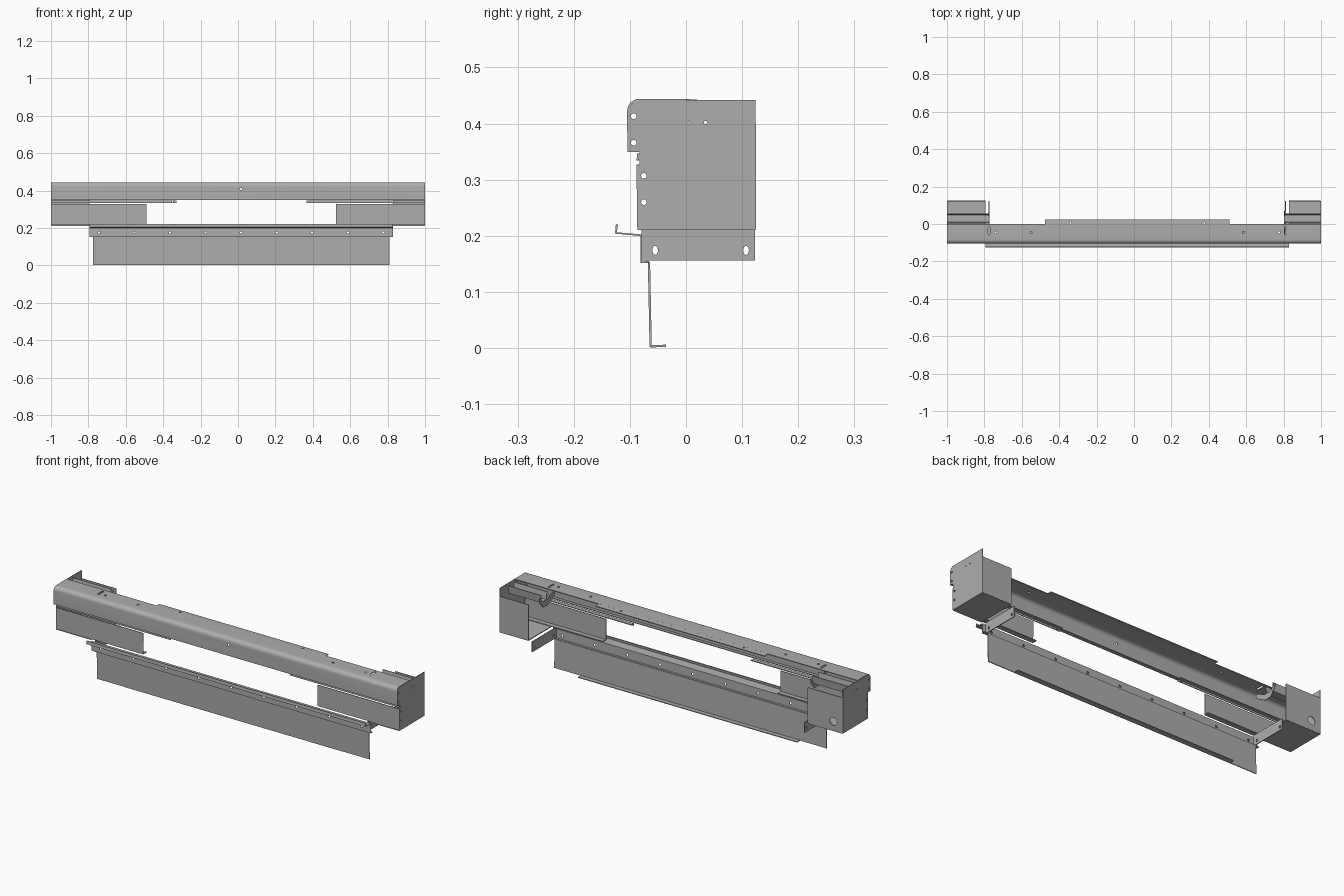
import bpy
import bmesh
import math
from mathutils import Vector, Matrix

cube = bpy.data.objects.get("Cube")
if cube:
    bpy.data.objects.remove(cube, do_unlink=True)

T = 0.004      # sheet thickness
MID = 0.017    # centre of the lower assembly

steel = bpy.data.materials.new("grey_sheet_steel")
steel.use_nodes = True
steel.diffuse_color = (0.42, 0.42, 0.42, 1)
steel.node_tree.nodes["Principled BSDF"].inputs["Base Color"].default_value = (0.42, 0.42, 0.42, 1)


def cutter(center, axis, r, stretch=1.0, stretch_axis=2):
    """Round or slotted punch along one axis."""
    bm = bmesh.new()
    bmesh.ops.create_cone(bm, cap_ends=True, segments=16, radius1=r, radius2=r, depth=0.03)
    rot = Vector((0, 0, 1)).rotation_difference(Vector(axis)).to_matrix().to_4x4()
    bm.transform(rot)
    scale = [1, 1, 1]
    scale[stretch_axis] = stretch
    bm.transform(Matrix.Translation(center) @ Matrix.Diagonal((*scale, 1)))
    me = bpy.data.meshes.new("punch")
    bm.to_mesh(me)
    bm.free()
    ob = bpy.data.objects.new("punch", me)
    ob.hide_render = True
    bpy.context.collection.objects.link(ob)
    return ob


def finish(name, bm, holes=()):
    """Thicken the sheet, punch its holes and bake the result."""
    me = bpy.data.meshes.new(name)
    bm.to_mesh(me)
    bm.free()
    me.materials.append(steel)
    ob = bpy.data.objects.new(name, me)
    bpy.context.collection.objects.link(ob)
    sol = ob.modifiers.new("thickness", 'SOLIDIFY')
    sol.thickness = T
    sol.offset = 0
    punches = [cutter(*h) for h in holes]
    for p in punches:
        b = ob.modifiers.new("hole", 'BOOLEAN')
        b.operation = 'DIFFERENCE'
        b.object = p
    dg = bpy.context.evaluated_depsgraph_get()
    baked = bpy.data.meshes.new_from_object(ob.evaluated_get(dg))
    ob.modifiers.clear()
    ob.data = baked
    baked.name = name
    for p in punches:
        bpy.data.objects.remove(p, do_unlink=True)
    return ob


def folded(name, profile, x0, x1, holes=()):
    """Sheet folded along a (y, z) profile, running along x."""
    bm = bmesh.new()
    a = [bm.verts.new((x0, y, z)) for y, z in profile]
    b = [bm.verts.new((x1, y, z)) for y, z in profile]
    for i in range(len(profile) - 1):
        bm.faces.new((a[i], a[i + 1], b[i + 1], b[i]))
    return finish(name, bm, holes)


def plate(name, points, holes=()):
    """Flat sheet from its outline."""
    bm = bmesh.new()
    bm.faces.new([bm.verts.new(p) for p in points])
    return finish(name, bm, holes)


# Upper beam with rounded front edge
X, Y, Z = (1, 0, 0), (0, 1, 0), (0, 0, 1)
R = 0.02
arc = [(-0.083 - R * math.sin(a), 0.422 + R * math.cos(a))
       for a in [math.radians(90 - 15 * i) for i in range(7)]]
beam = folded("upper_beam", [(-0.085, 0.352), (-0.103, 0.352)] + arc + [(0.0, 0.442)], -0.998, 0.998,
              [((MID, -0.103, 0.408), Y, 0.006)] +
              [((x, -0.045, 0.442), Z, 0.006) for x in (-0.74, -0.55, 0.585, 0.775)] +
              [((x, -0.035, 0.442), Z, 0.006, 4, 1) for x in (-0.775, 0.81)])
bpy.context.view_layer.objects.active = beam
beam.select_set(True)
bpy.ops.object.shade_smooth_by_angle(angle=math.radians(25))
beam.select_set(False)

# Wider middle part of the beam top
folded("beam_top_extension", [(-0.002, 0.442), (0.025, 0.44)], -0.475, 0.51,
       [((x, 0.006, 0.442), Z, 0.005) for x in (-0.34, 0.375)])

# Lower skirt: lipped rail, panel and bottom flange
folded("lower_rail", [(-0.123, 0.22), (-0.125, 0.205), (-0.08, 0.201), (-0.08, 0.153), (-0.066, 0.153)],
       -0.795, 0.83, [((MID + 0.19 * i, -0.08, 0.175), Y, 0.006) for i in range(-4, 5)])
folded("lower_panel", [(-0.066, 0.153), (-0.063, 0.003)], -0.775, 0.81)
folded("bottom_flange", [(-0.063, 0.003), (-0.036, 0.004)], -0.62, 0.655)

for s, side in ((1, "left"), (-1, "right")):
    end = s * 0.998
    inner = 0.83 if s > 0 else -0.795     # inner edge of the end box
    hang = 0.81 if s > 0 else -0.775      # hanger bracket position
    panel = 0.525 if s > 0 else -0.49
    strip = 0.365 if s > 0 else -0.33

    # End plate with chamfer and step
    outline = [(-0.104, 0.349), (-0.104, 0.426), (-0.088, 0.442), (0.124, 0.442),
               (0.124, 0.212), (-0.086, 0.212), (-0.086, 0.325), (-0.083, 0.325), (-0.083, 0.349)]
    plate(side + "_end_plate", [(end, y, z) for y, z in outline],
          [((end, y, z), X, 0.005) for y, z in
           ((-0.093, 0.413), (-0.093, 0.366), (-0.075, 0.307), (-0.075, 0.26))] +
          [((end, y, 0.402), X, 0.003) for y in (0.007, 0.035)])

    # Box floor and back
    folded(side + "_box_floor", [(-0.086, 0.212), (0.124, 0.212)], end, inner)
    back_hole = [((-0.945, 0.123, 0.262), Y, 0.021)] if s < 0 else []
    folded(side + "_box_back", [(0.123, 0.212), (0.123, 0.4)], end, inner, back_hole)

    # Front panel with bottom flange, and the strip above it
    folded(side + "_front_panel", [(-0.086, 0.327), (-0.086, 0.217), (-0.06, 0.217)], end, panel)
    folded(side + "_support_strip", [(-0.086, 0.334), (-0.086, 0.345), (-0.066, 0.345)], end, strip,
           [((strip + s * 0.02, -0.086, 0.339), Y, 0.004)])

    # Hanger bracket between box and lower rail
    plate(side + "_hanger_bracket",
          [(hang, y, z) for y, z in ((-0.079, 0.156), (0.123, 0.156), (0.123, 0.211), (-0.079, 0.211))],
          [((hang, y, 0.174), X, 0.005, 1.6, 2) for y in (-0.055, 0.107)])

    # Tray inside the box with its cheek plate
    cheek = 0.805 if s > 0 else -0.775
    folded(side + "_inner_tray", [(0.004, 0.43), (0.01, 0.39), (0.05, 0.39), (0.055, 0.43)], end, cheek)
    plate(side + "_tray_cheek",
          [(cheek, y, z) for y, z in ((-0.06, 0.42), (-0.06, 0.395), (0.0, 0.36), (0.04, 0.36),
                                      (0.07, 0.4), (0.07, 0.42), (0.04, 0.39), (0.0, 0.39))])
